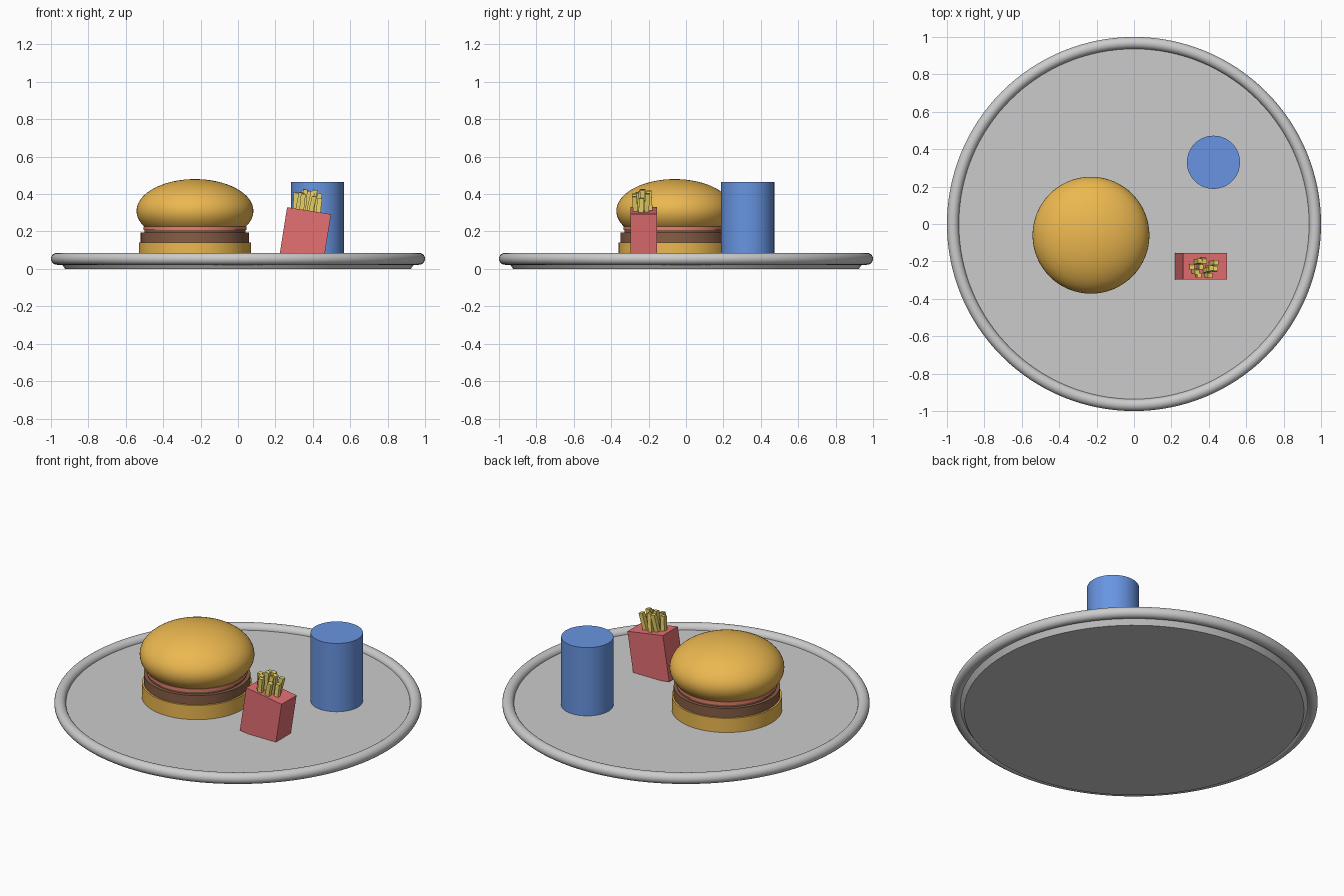
import bpy, math
from mathutils import Vector, Matrix

if "Cube" in bpy.data.objects:
    bpy.data.objects.remove(bpy.data.objects["Cube"])

FLOOR = 0.055


def material(name, rgb):
    m = bpy.data.materials.new(name)
    m.diffuse_color = (*rgb, 1)
    m.use_nodes = True
    m.node_tree.nodes["Principled BSDF"].inputs["Base Color"].default_value = m.diffuse_color
    return m


BUN = material("bread", (0.84, 0.48, 0.08))
MEAT = material("meat", (0.24, 0.11, 0.06))
TOMATO = material("tomato", (0.80, 0.22, 0.15))
RED = material("red_card", (0.78, 0.16, 0.17))
YELLOW = material("potato", (0.84, 0.67, 0.14))
BLUE = material("blue_cup", (0.14, 0.30, 0.76))


def finish(name, mat=None, smooth=True):
    ob = bpy.context.object
    ob.name = name
    if mat:
        ob.data.materials.append(mat)
    if smooth:
        bpy.ops.object.shade_smooth_by_angle(angle=math.radians(30))
    return ob


def disc(name, x, y, z0, z1, r, mat=None, r_top=None):
    bpy.ops.mesh.primitive_cone_add(vertices=96, radius1=r, radius2=r_top or r,
                                    depth=z1 - z0, location=(x, y, (z0 + z1) / 2))
    return finish(name, mat)


def box(name, size, matrix, mat):
    bpy.ops.mesh.primitive_cube_add(size=1)
    ob = finish(name, mat, False)
    ob.matrix_world = matrix @ Matrix.Diagonal((*size, 1))
    return ob


# Tray: shallow tapered plate with a rolled rim
disc("tray_plate", 0, 0, 0, FLOOR, 0.925, None, 0.96)
bpy.ops.mesh.primitive_torus_add(major_segments=128, minor_segments=24,
                                 major_radius=0.968, minor_radius=0.032,
                                 location=(0, 0, 0.054))
finish("tray_rim")

# Burger: stacked layers under a squashed dome
bx, by = -0.23, -0.06
disc("bottom_bun", bx, by, 0.05, 0.14, 0.30, BUN)
disc("patty", bx, by, 0.14, 0.195, 0.29, MEAT)
disc("sauce_layer", bx, by, 0.195, 0.21, 0.27, MEAT)
disc("tomato_slice", bx, by, 0.208, 0.227, 0.275, TOMATO)
bpy.ops.mesh.primitive_uv_sphere_add(segments=64, ring_count=32, radius=1,
                                     location=(bx, by, 0.31))
bpy.context.object.scale = (0.3125, 0.3125, 0.17)
finish("top_bun", BUN)

# Cup
disc("cup", 0.425, 0.33, 0.05, 0.465, 0.142, BLUE)

# Fries carton, leaning to the right; its frame sits on the carton's top face
top = (Matrix.Translation((0.38, -0.226, 0.311))
       @ Matrix.Rotation(math.radians(9), 4, 'Y'))
box("fries_carton", (0.238, 0.142, 0.27),
    top @ Matrix.Translation((0, 0, -0.135)), RED)

# Fries: x, y, height above carton, sideways lean, forward lean (degrees)
fries = [(-0.075, 0.00, 0.085, -6, 3), (-0.048, 0.022, 0.10, 3, -4),
         (-0.015, 0.035, 0.105, -2, 4), (0.035, 0.015, 0.10, 5, -3),
         (-0.030, 0.00, 0.11, -4, 2), (-0.060, -0.025, 0.09, 2, 4),
         (0.000, -0.025, 0.105, 3, -5), (-0.040, -0.045, 0.085, -3, 3),
         (0.015, -0.005, 0.115, 0, 2), (0.010, -0.045, 0.08, 4, 3),
         (0.050, -0.015, 0.075, -3, -2)]
for i, (x, y, h, side, fwd) in enumerate(fries):
    frame = (top @ Matrix.Translation((x, y, 0))
             @ Matrix.Rotation(math.radians(side), 4, 'Y')
             @ Matrix.Rotation(math.radians(fwd), 4, 'X')
             @ Matrix.Translation((0, 0, (h - 0.05) / 2)))
    box(f"fry_{i + 1}", (0.025, 0.025, h + 0.05), frame, YELLOW)
